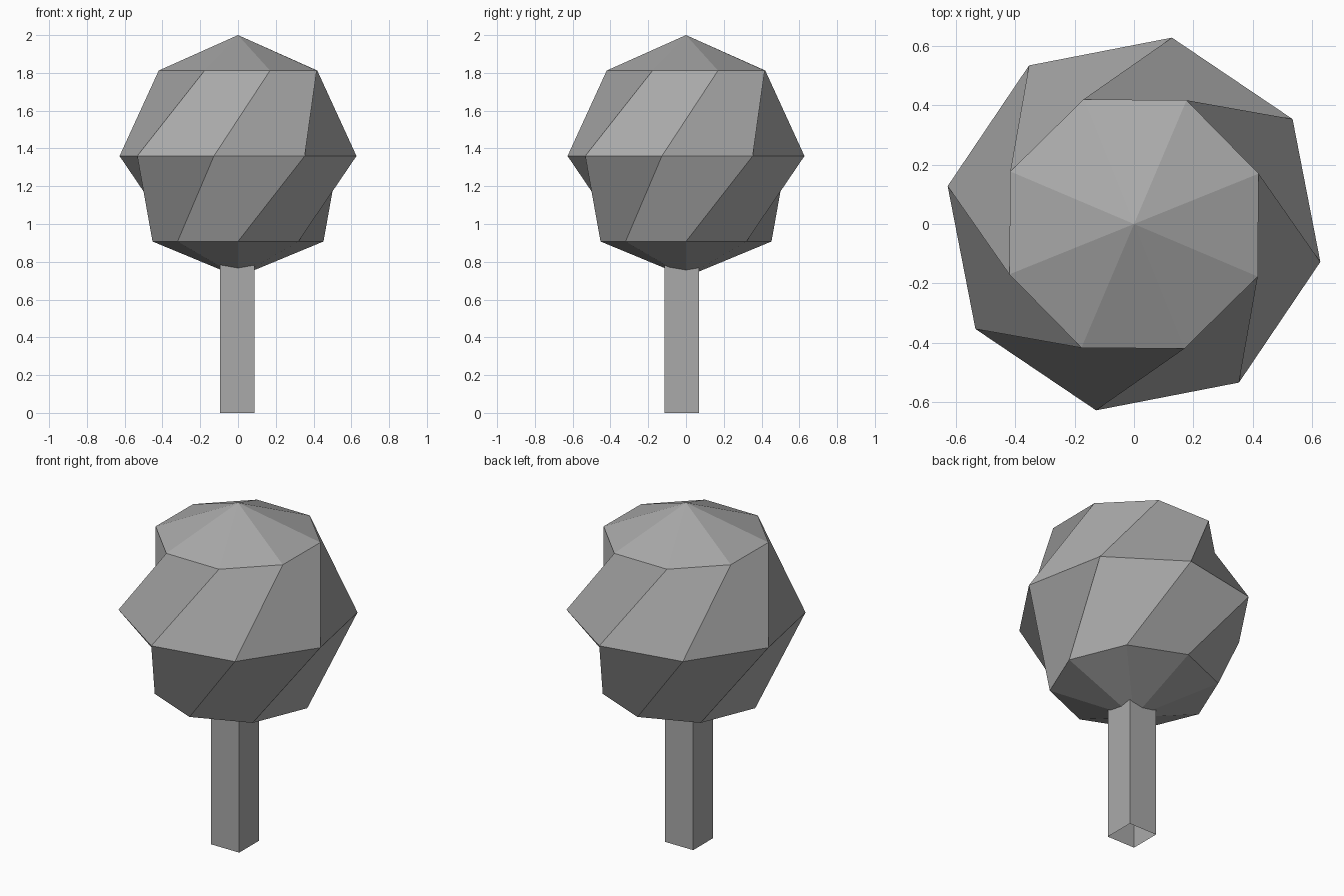
import bpy
import bmesh
from math import sin, cos, radians

cube = bpy.data.objects.get("Cube")
if cube:
    bpy.data.objects.remove(cube, do_unlink=True)

grey = bpy.data.materials.new("plain grey")
grey.use_nodes = True
COLOUR = (0.4, 0.4, 0.4, 1)
grey.diffuse_color = COLOUR
grey.node_tree.nodes["Principled BSDF"].inputs["Base Color"].default_value = COLOUR


def finish(name, bm):
    mesh = bpy.data.meshes.new(name)
    bm.to_mesh(mesh)
    bm.free()
    mesh.materials.append(grey)
    obj = bpy.data.objects.new(name, mesh)
    bpy.context.collection.objects.link(obj)
    return obj


# Crown: a coarse eight-sided ball, each ring twisted further than the one below
SIDES, RADIUS, CENTRE, TWIST = 8, 0.64, 1.36, 33.5
bm = bmesh.new()
rings = []
for level, latitude in enumerate((-45, 0, 45)):
    r = RADIUS * cos(radians(latitude))
    z = CENTRE + RADIUS * sin(radians(latitude))
    angles = [radians(360 / SIDES * i + TWIST * level) for i in range(SIDES)]
    rings.append([bm.verts.new((r * cos(a), r * sin(a), z)) for a in angles])
bottom = bm.verts.new((0, 0, CENTRE - RADIUS))
top = bm.verts.new((0, 0, CENTRE + RADIUS))
for i in range(SIDES):
    j = (i + 1) % SIDES
    bm.faces.new((bottom, rings[0][j], rings[0][i]))
    bm.faces.new((top, rings[-1][i], rings[-1][j]))
    for low, high in zip(rings, rings[1:]):
        bm.faces.new((low[i], low[j], high[j], high[i]))
finish("crown", bm)

# Trunk: a square tube, open at the ground, ending inside the crown
WIDTH, HEIGHT = 0.183, 0.88
bm = bmesh.new()
bmesh.ops.create_cube(bm, size=1)
bmesh.ops.delete(bm, geom=[f for f in bm.faces if f.normal.z < -0.5],
                 context='FACES_ONLY')
bmesh.ops.scale(bm, vec=(WIDTH, WIDTH, HEIGHT), verts=bm.verts)
trunk = finish("trunk", bm)
trunk.location = (-0.004, -0.022, HEIGHT / 2)
